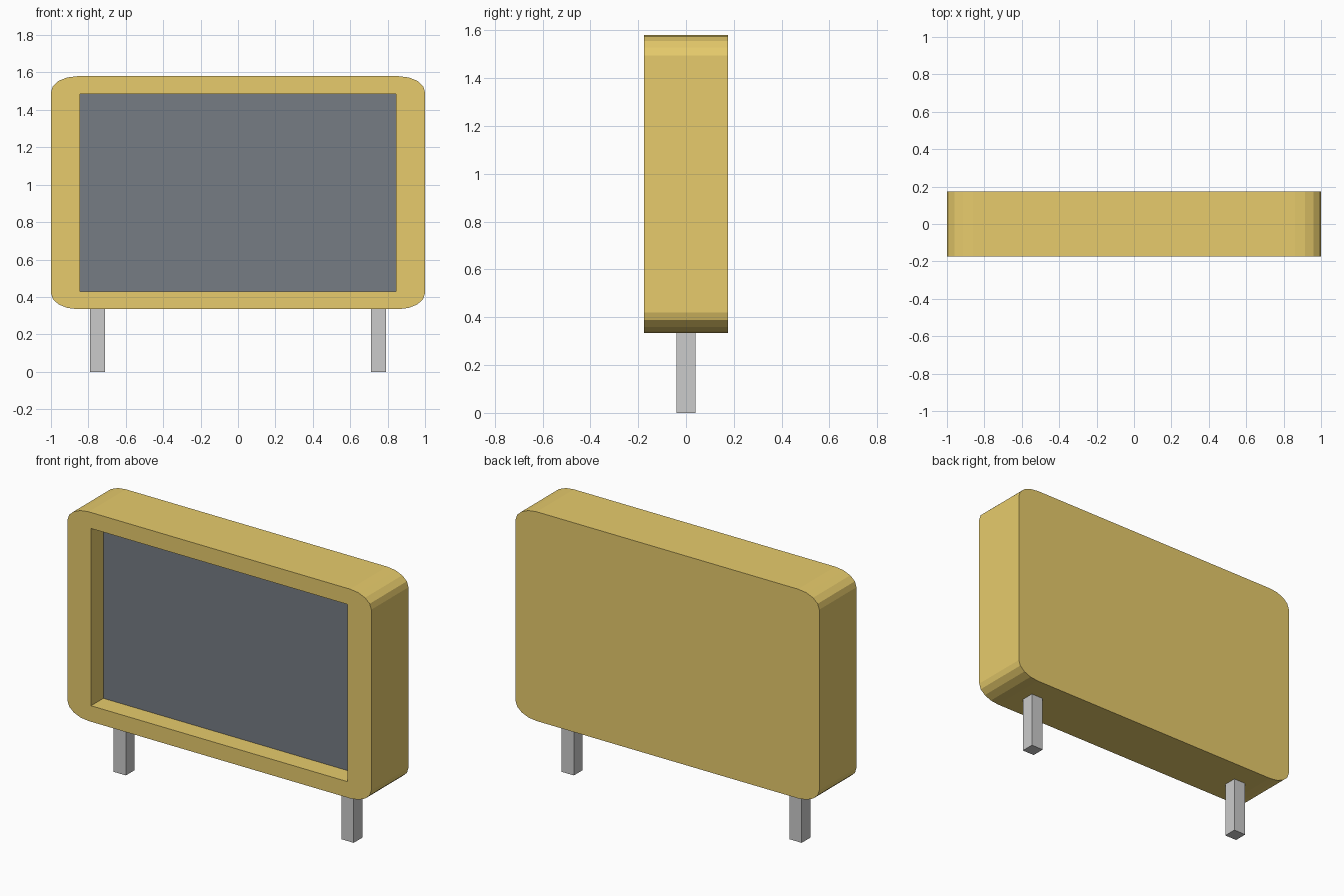
import bpy, bmesh
from math import sin, cos, pi

if "Cube" in bpy.data.objects:
    bpy.data.objects.remove(bpy.data.objects["Cube"])

MID_Z = 0.9575


def material(name, rgb):
    m = bpy.data.materials.new(name)
    m.diffuse_color = (*rgb, 1)
    m.use_nodes = True
    m.node_tree.nodes["Principled BSDF"].inputs["Base Color"].default_value = m.diffuse_color
    return m


def box(name, centre, size, mat=None):
    bpy.ops.mesh.primitive_cube_add(size=1, location=centre)
    ob = bpy.context.object
    ob.name = ob.data.name = name
    ob.scale = size
    bpy.ops.object.transform_apply(location=False, rotation=False, scale=True)
    if mat:
        ob.data.materials.append(mat)
    return ob


def rounded_slab(name, hx, hy, hz, rx, rz, steps, mat):
    # Rounded rectangle with elliptical corners, extruded along y
    bm = bmesh.new()
    ring = []
    for q, (sx, sz) in enumerate([(1, 1), (-1, 1), (-1, -1), (1, -1)]):
        for i in range(steps + 1):
            a = (q + i / steps) * pi / 2
            ring.append(bm.verts.new((sx * (hx - rx) + rx * cos(a), -hy,
                                      sz * (hz - rz) + rz * sin(a))))
    front = bm.faces.new(ring)
    ext = bmesh.ops.extrude_face_region(bm, geom=[front], use_keep_orig=True)
    new = [g for g in ext["geom"] if isinstance(g, bmesh.types.BMVert)]
    bmesh.ops.translate(bm, verts=new, vec=(0, 2 * hy, 0))
    bmesh.ops.recalc_face_normals(bm, faces=bm.faces)
    me = bpy.data.meshes.new(name)
    bm.to_mesh(me)
    bm.free()
    me.materials.append(mat)
    ob = bpy.data.objects.new(name, me)
    bpy.context.collection.objects.link(ob)
    return ob


yellow = material("yellow_casing", (0.80, 0.60, 0.15))
dark = material("dark_panel", (0.18, 0.20, 0.23))

# Casing with a rectangular recess in the front
casing = rounded_slab("casing", 1.0, 0.175, 0.6225, 0.14, 0.085, 4, yellow)
casing.location.z = MID_Z
cutter = box("recess_cutter", (0, -0.15, MID_Z), (1.69, 0.2, 1.055), yellow)
cutter.hide_render = True
mod = casing.modifiers.new("recess", 'BOOLEAN')
mod.operation = 'DIFFERENCE'
mod.solver = 'EXACT'
mod.object = cutter
bpy.context.view_layer.objects.active = casing
bpy.ops.object.modifier_apply(modifier=mod.name)
bpy.data.objects.remove(cutter)

# Dark display panel at the back of the recess
box("display_panel", (0, -0.054, MID_Z), (1.69, 0.01, 1.055), dark)

# Two square legs
for side, x in (("left", -0.75), ("right", 0.75)):
    box(side + "_leg", (x, 0, 0.17), (0.08, 0.08, 0.34))
